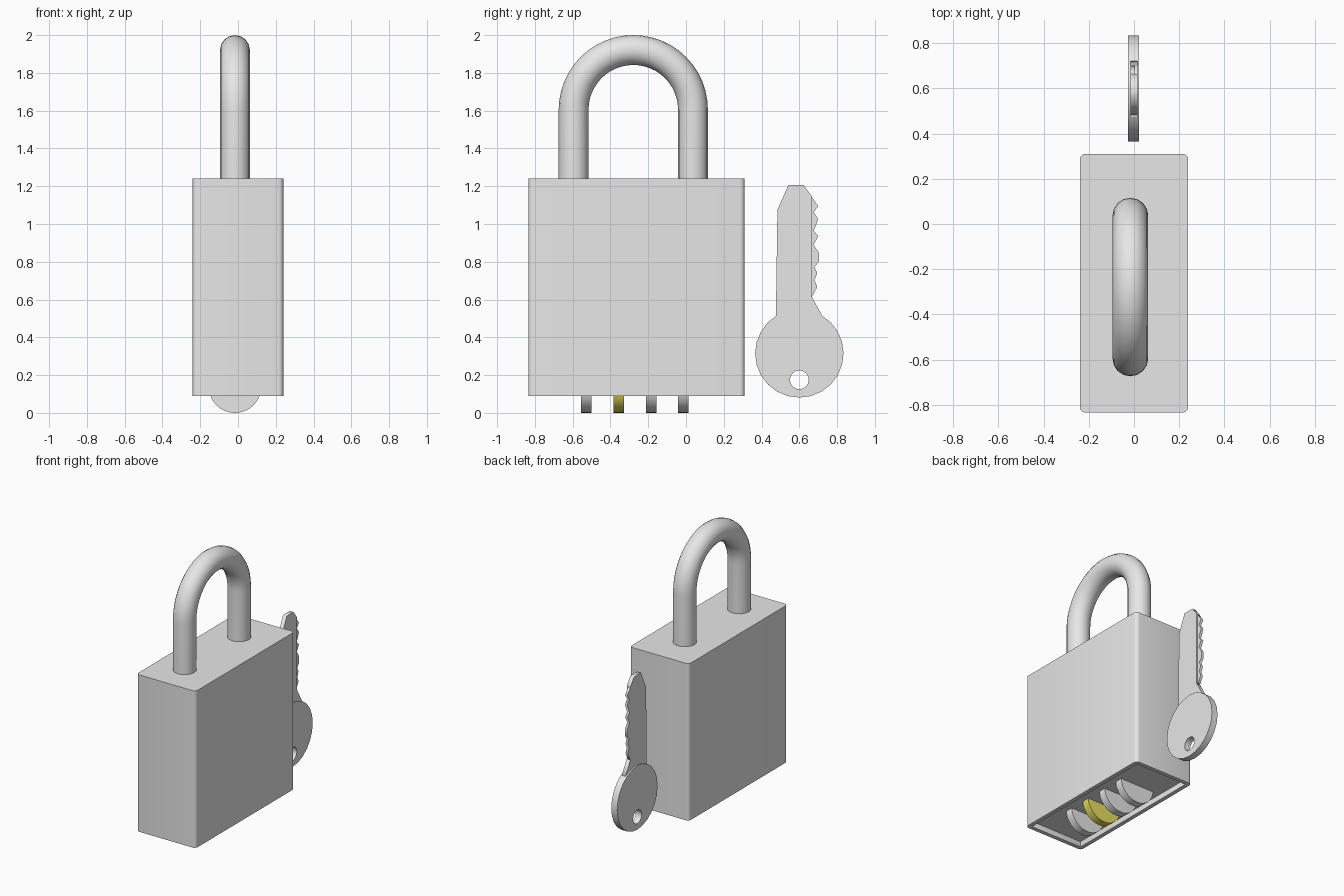
import bpy, bmesh, math
from mathutils import Matrix, Vector

cube = bpy.data.objects.get("Cube")
if cube:
    bpy.data.objects.remove(cube, do_unlink=True)


def material(name, rgb):
    m = bpy.data.materials.new(name)
    m.use_nodes = True
    m.diffuse_color = (*rgb, 1)
    m.node_tree.nodes["Principled BSDF"].inputs["Base Color"].default_value = (*rgb, 1)
    return m


GREY = material("light grey", (0.8, 0.8, 0.8))
YELLOW = material("yellow", (0.8, 0.72, 0.12))
AXIS_X = -0.016     # shared centre line of shackle and dials


def add(name, mesh, mat, smooth=True):
    ob = bpy.data.objects.new(name, mesh)
    bpy.context.collection.objects.link(ob)
    mesh.materials.clear()
    mesh.materials.append(mat)
    bpy.ops.object.select_all(action="DESELECT")
    ob.select_set(True)
    bpy.context.view_layer.objects.active = ob
    if smooth:
        bpy.ops.object.shade_smooth_by_angle(angle=math.radians(35))
    return ob


def from_bmesh(name, bm, mat):
    mesh = bpy.data.meshes.new(name)
    bm.to_mesh(mesh)
    bm.free()
    return add(name, mesh, mat)


def curve_mesh(name, curve):
    """Turn a curve into a mesh."""
    temp = bpy.data.objects.new(name, curve)
    bpy.context.collection.objects.link(temp)
    deps = bpy.context.evaluated_depsgraph_get()
    mesh = bpy.data.meshes.new_from_object(temp.evaluated_get(deps))
    bpy.data.objects.remove(temp)
    return mesh


def plate(name, loops, x0, x1, mat):
    """Flat plate from (y, z) outlines, inner outlines become holes."""
    curve = bpy.data.curves.new(name, "CURVE")
    curve.dimensions = "2D"
    curve.fill_mode = "BOTH"
    curve.extrude = (x1 - x0) / 2
    for pts in loops:
        s = curve.splines.new("POLY")
        s.points.add(len(pts) - 1)
        for p, (y, z) in zip(s.points, pts):
            p.co = (y, z, 0, 1)
        s.use_cyclic_u = True
    mesh = curve_mesh(name, curve)
    turn = Matrix(((0, 0, 1), (1, 0, 0), (0, 1, 0))).to_4x4()
    mesh.transform(Matrix.Translation(((x0 + x1) / 2, 0, 0)) @ turn)
    bm = bmesh.new()
    bm.from_mesh(mesh)
    bmesh.ops.remove_doubles(bm, verts=bm.verts, dist=1e-5)
    bmesh.ops.recalc_face_normals(bm, faces=bm.faces)
    bm.to_mesh(mesh)
    bm.free()
    return add(name, mesh, mat, smooth=False)


def circle(y, z, r, n):
    return [(y + r * math.cos(math.tau * i / n), z + r * math.sin(math.tau * i / n))
            for i in range(n)]


# Body: block with rounded upright edges and a shallow recess underneath
bm = bmesh.new()
bmesh.ops.create_cube(bm, size=1, matrix=Matrix.Translation((0, -0.262, 0.665))
                      @ Matrix.Diagonal((0.48, 1.145, 1.15, 1)))
upright = [e for e in bm.edges if abs((e.verts[0].co - e.verts[1].co).z) > 0.5]
bmesh.ops.bevel(bm, geom=upright, offset=0.025, segments=4, profile=0.5, affect="EDGES")
bm.normal_update()
base = min(bm.faces, key=lambda f: f.normal.z)
bmesh.ops.inset_region(bm, faces=[base], thickness=0.03)
floor = bmesh.ops.extrude_face_region(bm, geom=[base])
bmesh.ops.translate(bm, vec=Vector((0, 0, 0.04)),
                    verts=[v for v in floor["geom"] if isinstance(v, bmesh.types.BMVert)])
if base.is_valid:
    bmesh.ops.delete(bm, geom=[base], context="FACES_ONLY")
bmesh.ops.recalc_face_normals(bm, faces=bm.faces)
from_bmesh("lock_body", bm, GREY)

# Shackle: round bar bent over a half circle
MID_Y, ARCH_Z, ARCH_R, BAR_R = -0.279, 1.605, 0.316, 0.079
arch = [(MID_Y - ARCH_R * math.cos(math.pi * i / 24), ARCH_Z + ARCH_R * math.sin(math.pi * i / 24))
        for i in range(25)]
path = [(MID_Y - ARCH_R, 1.2)] + arch + [(MID_Y + ARCH_R, 1.2)]
bar = bpy.data.curves.new("shackle", "CURVE")
bar.dimensions = "3D"
bar.bevel_depth = BAR_R
bar.bevel_resolution = 6
bar.use_fill_caps = True
spline = bar.splines.new("POLY")
spline.points.add(len(path) - 1)
for p, (y, z) in zip(spline.points, path):
    p.co = (AXIS_X, y, z, 1)
add("shackle", curve_mesh("shackle", bar), GREY)

# Number dials: four discs half sunk in the recess
for i, y in enumerate((-0.527, -0.356, -0.185, -0.015)):
    bm = bmesh.new()
    bmesh.ops.create_cone(bm, cap_ends=True, segments=40, radius1=0.139, radius2=0.139, depth=0.056,
                          matrix=Matrix.Translation((AXIS_X, y, 0.139))
                          @ Matrix.Rotation(math.pi / 2, 4, "X"))
    from_bmesh(f"dial_{i + 1}", bm, YELLOW if i == 1 else GREY)

# Key: round head with a hole, blade, and a thinner toothed edge
plate("key_head", [circle(0.6, 0.315, 0.234, 24), circle(0.6, 0.175, 0.05, 16)],
      -0.026, 0.022, GREY)
plate("key_blade", [[(0.475, 0.45), (0.664, 0.45), (0.664, 1.15), (0.622, 1.206),
                     (0.542, 1.206), (0.484, 1.075)]], -0.015, 0.015, GREY)
teeth = [(0.70, 1.095), (0.676, 1.063), (0.70, 1.026), (0.676, 0.963), (0.70, 0.937),
         (0.676, 0.89), (0.703, 0.847), (0.703, 0.8), (0.68, 0.772), (0.695, 0.74),
         (0.68, 0.704), (0.695, 0.667), (0.666, 0.614)]
plate("key_teeth", [[(0.65, 0.614), (0.65, 1.165)] + teeth], -0.015, 0.004, GREY)
plate("key_shoulder", [[(0.65, 0.45), (0.735, 0.49), (0.664, 0.618), (0.65, 0.618)]],
      -0.015, 0.015, GREY)
